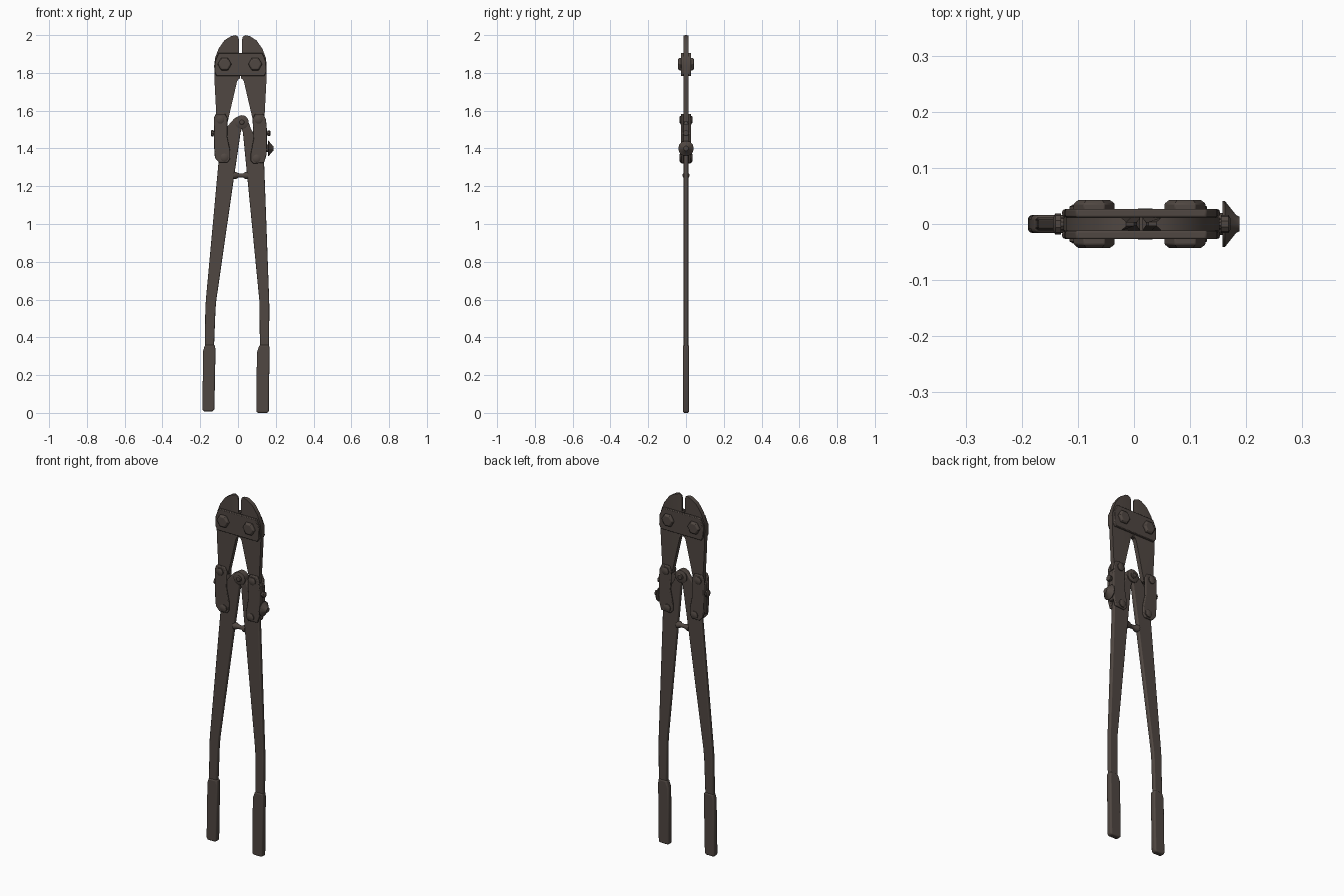
import bpy, bmesh, math
from mathutils import Matrix, Vector

iron = bpy.data.materials.new("dark_brown_iron")
iron.diffuse_color = (0.080, 0.063, 0.054, 1)
CX = 0.013  # mirror axis of the cutting head


def finish(bm, name, bevel=0.0, seg=2):
    bmesh.ops.recalc_face_normals(bm, faces=bm.faces)
    me = bpy.data.meshes.new(name)
    bm.to_mesh(me)
    bm.free()
    me.materials.append(iron)
    ob = bpy.data.objects.new(name, me)
    bpy.context.collection.objects.link(ob)
    if bevel:
        m = ob.modifiers.new("soft_edges", 'BEVEL')
        m.width, m.segments, m.limit_method = bevel, seg, 'ANGLE'
        m.angle_limit = math.radians(40)
    bpy.ops.object.select_all(action='DESELECT')
    ob.select_set(True)
    bpy.context.view_layer.objects.active = ob
    bpy.ops.object.shade_smooth_by_angle(angle=math.radians(35))
    return ob


def plate(name, pts, y0, y1, bevel=0.003, seg=2, edit=None):
    """Extrude an x-z outline from y0 to y1."""
    bm = bmesh.new()
    f = bm.faces.new([bm.verts.new((x, y0, z)) for x, z in pts])
    r = bmesh.ops.extrude_face_region(bm, geom=[f])
    for v in r['geom']:
        if isinstance(v, bmesh.types.BMVert):
            v.co.y = y1
    if edit:
        edit(bm)
    return finish(bm, name, bevel, seg)


def lathe(name, start, axis, rings, sides=16, bevel=0.0):
    """Turned part: rings are (distance along axis, radius)."""
    rot = Vector(axis).to_track_quat('Z', 'Y').to_matrix()
    bm = bmesh.new()
    loops = []
    for d, r in rings:
        loops.append([bm.verts.new(Vector(start) + rot @ Vector(
            (r * math.cos(2 * math.pi * i / sides), r * math.sin(2 * math.pi * i / sides), d)))
            for i in range(sides)])
    for a, b in zip(loops, loops[1:]):
        for i in range(sides):
            j = (i + 1) % sides
            bm.faces.new((a[i], a[j], b[j], b[i]))
    bm.faces.new(loops[0])
    bm.faces.new(loops[-1])
    return finish(bm, name, bevel)


def flip(pts):
    return [(2 * CX - x, z) for x, z in pts]


# Jaws, with cutting edges ground thin towards the slit
jaw = [(0.005, 1.975), (0.0, 1.993), (-0.014, 2.0), (-0.038, 1.994), (-0.072, 1.972), (-0.103, 1.928),
       (-0.121, 1.88), (-0.126, 1.84), (-0.124, 1.75), (-0.113, 1.54), (-0.055, 1.54),
       (-0.005, 1.755), (0.003, 1.768), (0.011, 1.77), (0.011, 1.90), (0.005, 1.905)]


def grind(bm):
    for side in (-1, 1):
        bmesh.ops.bisect_plane(bm, geom=bm.verts[:] + bm.edges[:] + bm.faces[:],
                               plane_co=(CX + side * 0.036, 0, 0), plane_no=(1, 0, 0))
    for v in bm.verts:
        if v.co.z > 1.903 and abs(v.co.x - CX) < 0.03:
            v.co.y *= 0.3


for side, pts in (("left", jaw), ("right", flip(jaw))):
    plate(side + "_jaw", pts, -0.012, 0.012, 0, edit=grind)

# Head plates and their hex bolts
head = [(-0.113, 1.783), (-0.124, 1.805), (-0.122, 1.86), (-0.103, 1.905)]
for s, tag in ((-1, "front"), (1, "back")):
    plate(tag + "_head_plate", head + flip(head)[::-1], s * 0.012, s * 0.027)
    for x, side in ((-0.071, "left"), (0.091, "right")):
        lathe(f"{tag}_{side}_head_bolt", (x, s * 0.024, 1.846), (0, s, 0),
              [(0, 0.037), (0.012, 0.037), (0.019, 0.028)], 6, 0.002)

# Handles: flat bars that bend near the grips
left_handle = [(0.005, 1.572), (-0.02, 1.558), (-0.06, 1.512), (-0.088, 1.42), (-0.103, 1.33),
               (-0.17, 0.60), (-0.173, 0.55), (-0.176, 0.32), (-0.128, 0.32), (-0.119, 0.55),
               (-0.115, 0.595), (-0.015, 1.29), (0.014, 1.485), (0.022, 1.51)]
right_handle = [(0.035, 1.572), (0.05, 1.555), (0.07, 1.50), (0.11, 1.44), (0.138, 1.33),
                (0.165, 0.60), (0.166, 0.55), (0.164, 0.32), (0.116, 0.32), (0.114, 0.55),
                (0.113, 0.595), (0.045, 1.29), (0.026, 1.485), (0.018, 1.51)]
plate("left_handle", left_handle, -0.012, 0.012, 0.006, 3)
plate("right_handle", right_handle, -0.012, 0.012, 0.006, 3)

# Grips
plate("left_grip", [(-0.175, 0.36), (-0.184, 0.33), (-0.189, 0.02), (-0.183, 0.008), (-0.132, 0.008),
                    (-0.125, 0.02), (-0.119, 0.33), (-0.122, 0.36)], -0.016, 0.016, 0.008, 4)
plate("right_grip", [(0.114, 0.36), (0.1, 0.32), (0.097, 0.01), (0.102, 0.0), (0.158, 0.0),
                     (0.163, 0.01), (0.167, 0.33), (0.165, 0.36)], -0.016, 0.016, 0.008, 4)

# Centre pivot
lathe("pivot_knuckle", (0.02, -0.02, 1.54), (0, 1, 0), [(0, 0.033), (0.002, 0.036), (0.038, 0.036), (0.04, 0.033)], 20)
lathe("pivot_rivet", (0.02, -0.028, 1.54), (0, 1, 0), [(0, 0.012), (0.004, 0.017), (0.052, 0.017), (0.056, 0.012)], 12)

# Link plates joining jaws to handles, with filler blocks and rivets
links = {
    "left": ([(-0.118, 1.583), (-0.068, 1.583), (-0.056, 1.56), (-0.057, 1.46), (-0.041, 1.385), (-0.042, 1.345),
              (-0.054, 1.326), (-0.100, 1.326), (-0.122, 1.35), (-0.126, 1.40), (-0.128, 1.56)],
             [(-0.094, 1.552), (-0.072, 1.352)], (-0.124, -0.085)),
    "right": ([(0.09, 1.583), (0.134, 1.583), (0.148, 1.555), (0.153, 1.50), (0.152, 1.37), (0.138, 1.324),
               (0.082, 1.32), (0.067, 1.335), (0.067, 1.37), (0.082, 1.45), (0.077, 1.555)],
              [(0.109, 1.552), (0.098, 1.347)], (0.11, 0.149)),
}
for side, (pts, rivets, (x0, x1)) in links.items():
    for s, tag in ((-1, "front"), (1, "back")):
        plate(f"{tag}_{side}_link", pts, s * 0.013, s * 0.026, 0.004, 3)
        for i, (x, z) in enumerate(rivets):
            lathe(f"{tag}_{side}_link_rivet_{i + 1}", (x, s * 0.02, z), (0, s, 0),
                  [(0, 0.021), (0.011, 0.021), (0.015, 0.014)], 12)
    plate(side + "_link_block", [(x0, 1.36), (x1, 1.36), (x1, 1.53), (x0, 1.53)], -0.015, 0.015)

# Side adjusting screws and the cone nut
lathe("left_side_screw", (-0.11, 0, 1.48), (-1, 0, 0), [(0, 0.012), (0.02, 0.012), (0.02, 0.019), (0.03, 0.019), (0.034, 0.012)], 10)
lathe("right_side_screw", (0.13, 0, 1.48), (1, 0, 0), [(0, 0.01), (0.025, 0.01), (0.025, 0.016), (0.038, 0.016), (0.042, 0.01)], 10)
lathe("right_cone_nut", (0.14, 0, 1.40), (1, 0, 0), [(0, 0.02), (0.018, 0.02), (0.018, 0.041), (0.022, 0.041), (0.042, 0.016), (0.048, 0.013)], 12)

# Handle stops facing each other between the bars
lathe("handle_stop", (-0.025, 0, 1.257), (1, 0, 0),
      [(0, 0.019), (0.014, 0.019), (0.026, 0.012), (0.040, 0.011), (0.052, 0.011), (0.064, 0.019), (0.078, 0.019)], 12)
